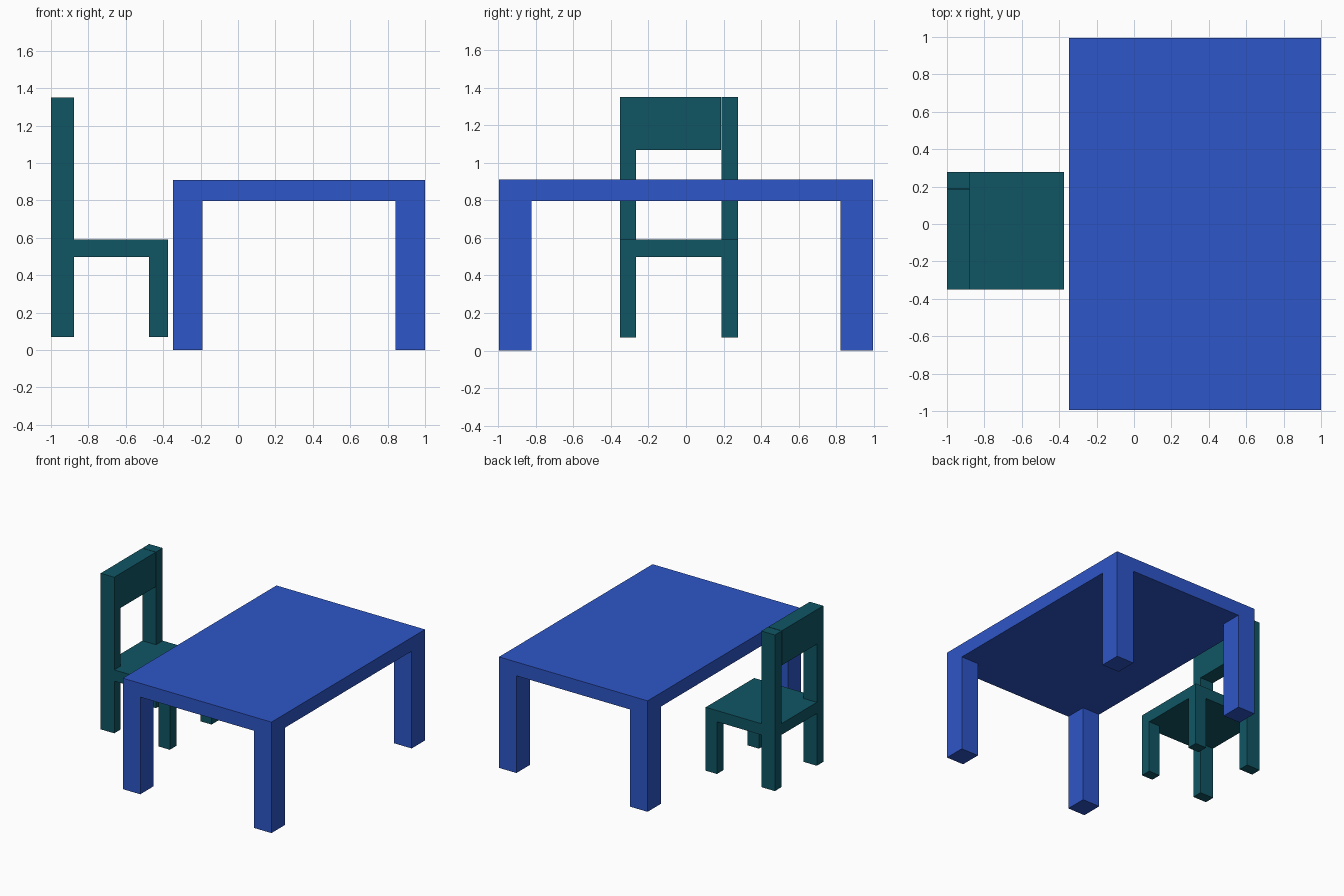
import bpy
import bmesh
from mathutils import Vector

if "Cube" in bpy.data.objects:
    bpy.data.objects.remove(bpy.data.objects["Cube"])


def material(name, rgb):
    mat = bpy.data.materials.new(name)
    mat.diffuse_color = (*rgb, 1)
    mat.use_nodes = True
    mat.node_tree.nodes["Principled BSDF"].inputs["Base Color"].default_value = mat.diffuse_color
    return mat


def box(name, xr, yr, zr, mat):
    """Box spanning the given x, y and z ranges."""
    lo, hi = (Vector(c) for c in zip(xr, yr, zr))
    mesh = bpy.data.meshes.new(name)
    bm = bmesh.new()
    bmesh.ops.create_cube(bm, size=1)
    bmesh.ops.scale(bm, vec=hi - lo, verts=bm.verts)
    bmesh.ops.translate(bm, vec=(lo + hi) / 2, verts=bm.verts)
    bm.to_mesh(mesh)
    bm.free()
    mesh.materials.append(mat)
    obj = bpy.data.objects.new(name, mesh)
    bpy.context.collection.objects.link(obj)
    return obj


blue = material("table_blue", (0.027, 0.093, 0.58))
teal = material("chair_teal", (0.005, 0.093, 0.127))

# Table: slab on four flush corner legs
TOP_UNDER = 0.797
box("table_top", (-0.348, 1.0), (-0.995, 0.995), (TOP_UNDER, 0.91), blue)
for xname, xr in (("left", (-0.348, -0.19)), ("right", (0.842, 1.0))):
    for yname, yr in (("front", (-0.995, -0.822)), ("back", (0.822, 0.995))):
        box(f"table_leg_{xname}_{yname}", xr, yr, (0, TOP_UNDER), blue)

# Chair: seat, four legs, two back posts and a backrest
FLOOR, SEAT_UNDER, SEAT_TOP, BACK_TOP = 0.07, 0.498, 0.59, 1.35
BACK_X = (-1.0, -0.877)
box("chair_seat", (-1.0, -0.373), (-0.351, 0.277), (SEAT_UNDER, SEAT_TOP), teal)
for side, yr in (("near", (-0.351, -0.267)), ("far", (0.19, 0.277))):
    box(f"chair_front_leg_{side}", (-0.475, -0.373), yr, (FLOOR, SEAT_UNDER), teal)
    box(f"chair_rear_leg_{side}", BACK_X, yr, (FLOOR, SEAT_UNDER), teal)
    box(f"chair_back_post_{side}", BACK_X, yr, (SEAT_TOP, BACK_TOP), teal)
# The backrest stops a hair short of the far post
box("chair_backrest", BACK_X, (-0.267, 0.186), (1.067, BACK_TOP), teal)
